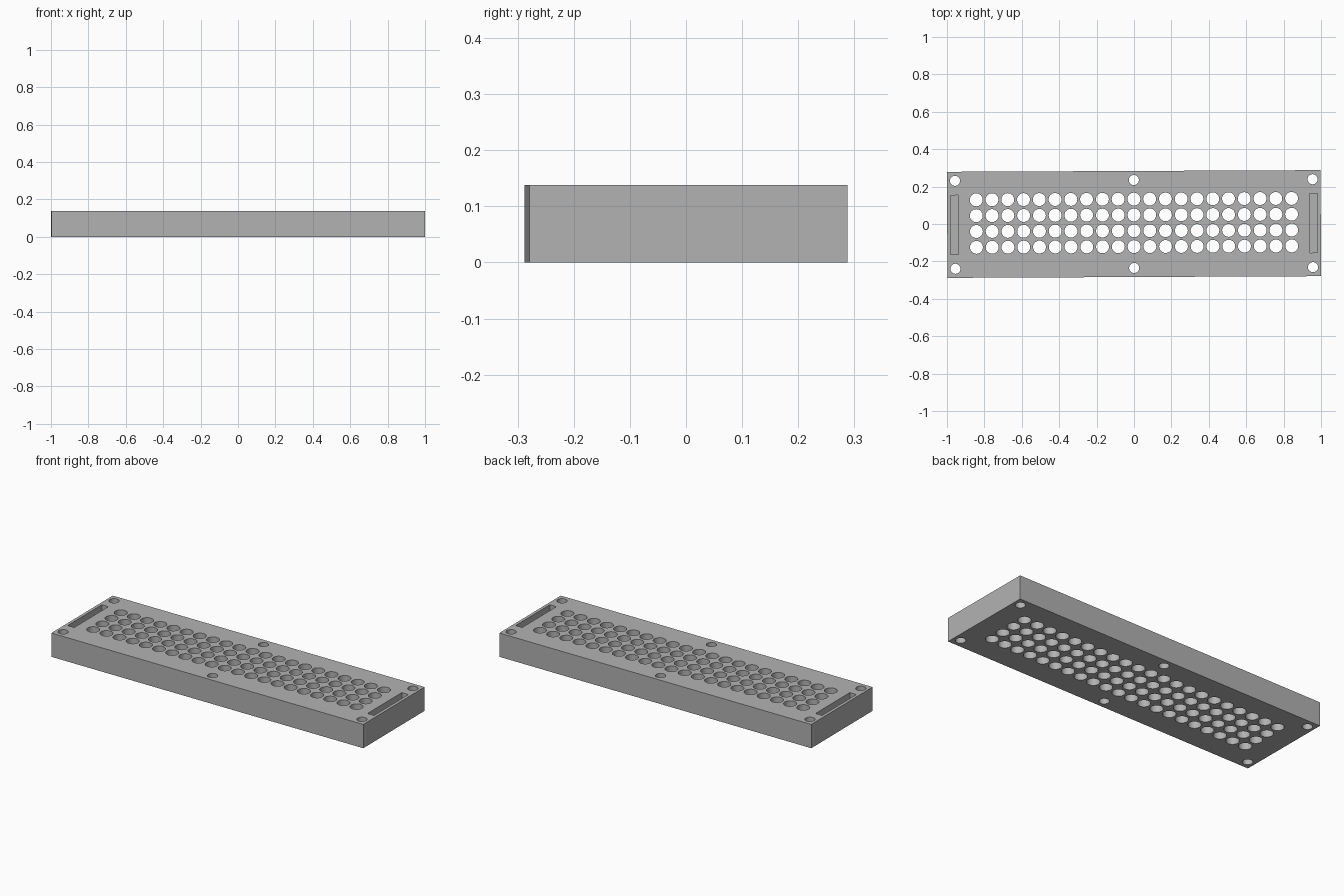
import bpy
import bmesh
import math
from mathutils import Matrix, Vector

if "Cube" in bpy.data.objects:
    bpy.data.objects.remove(bpy.data.objects["Cube"])

HALF_X, HALF_Y, HEIGHT = 0.9987, 0.2835, 0.138
SKEW = 0.0045          # the block sits very slightly turned about z
SLOT_DEPTH = 0.07

grey = bpy.data.materials.new("plain grey")
grey.use_nodes = True
colour = (0.448, 0.448, 0.448, 1)
grey.diffuse_color = colour
grey.node_tree.nodes["Principled BSDF"].inputs["Base Color"].default_value = colour


def add_box(bm, x, y, z0, z1, sx, sy):
    bmesh.ops.create_cube(bm, size=1, matrix=Matrix.LocRotScale(
        Vector((x, y, (z0 + z1) / 2)), None, Vector((sx, sy, z1 - z0))))


def add_hole(bm, x, y, radius):
    bmesh.ops.create_cone(bm, cap_ends=True, segments=32, radius1=radius, radius2=radius,
                          depth=HEIGHT * 2, matrix=Matrix.Translation((x, y, HEIGHT / 2)))


def make_object(name, bm):
    mesh = bpy.data.meshes.new(name)
    bm.to_mesh(mesh)
    bm.free()
    mesh.materials.append(grey)
    obj = bpy.data.objects.new(name, mesh)
    bpy.context.collection.objects.link(obj)
    return obj


# Solid block
bm = bmesh.new()
add_box(bm, 0, 0, 0, HEIGHT, HALF_X * 2, HALF_Y * 2)
block = make_object("perforated_block", bm)

# Cutter: hole grid, six mounting holes, two blind end slots
bm = bmesh.new()
for col in range(21):
    for row in range(4):
        add_hole(bm, (col - 10) * 0.0843, 0.006 + (row - 1.5) * 0.0847, 0.0345)
for x in (-0.956, 0, 0.956):
    for y in (-0.235, 0.235):
        add_hole(bm, x, y, 0.027)
for x in (-0.96, 0.96):
    add_box(bm, x, 0, HEIGHT - SLOT_DEPTH, HEIGHT + 0.05, 0.042, 0.316)
cutter = make_object("hole_cutter", bm)
cutter.hide_render = True

# Cut the block, then drop the cutter
cut = block.modifiers.new("holes", "BOOLEAN")
cut.operation = "DIFFERENCE"
cut.solver = "EXACT"
cut.object = cutter
bpy.ops.object.select_all(action="DESELECT")
bpy.context.view_layer.objects.active = block
block.select_set(True)
bpy.ops.object.modifier_apply(modifier=cut.name)
bpy.data.objects.remove(cutter)

bpy.ops.object.shade_smooth_by_angle(angle=math.radians(30))
block.rotation_euler.z = SKEW
